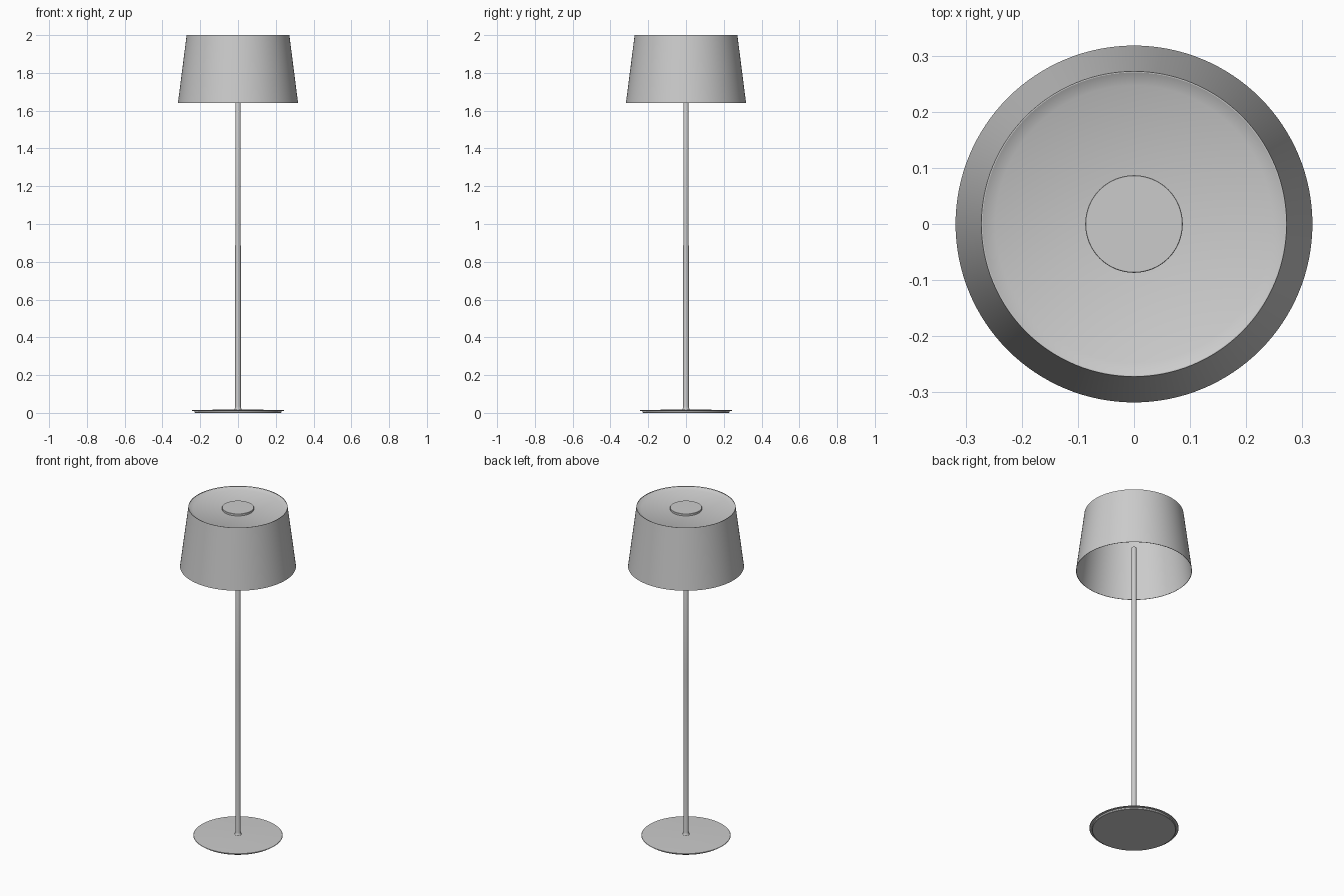
import bpy, bmesh, math

if "Cube" in bpy.data.objects:
    bpy.data.objects.remove(bpy.data.objects["Cube"])


def lathe(name, profile, segments=96, closed=False):
    """Revolve an (r, z) profile about the z axis; closed joins last point to first."""
    bm = bmesh.new()
    rings = []
    for r, z in profile:
        if r == 0:
            rings.append([bm.verts.new((0, 0, z))] * segments)
        else:
            rings.append([bm.verts.new((r * math.cos(2 * math.pi * i / segments),
                                        r * math.sin(2 * math.pi * i / segments), z))
                          for i in range(segments)])
    pairs = list(zip(rings, rings[1:]))
    if closed:
        pairs.append((rings[-1], rings[0]))
    for a, b in pairs:
        for i in range(segments):
            j = (i + 1) % segments
            corners = list(dict.fromkeys((a[i], a[j], b[j], b[i])))
            if len(corners) > 2:
                bm.faces.new(corners)
    bmesh.ops.recalc_face_normals(bm, faces=bm.faces)
    mesh = bpy.data.meshes.new(name)
    bm.to_mesh(mesh)
    bm.free()
    obj = bpy.data.objects.new(name, mesh)
    bpy.context.collection.objects.link(obj)
    bpy.ops.object.select_all(action='DESELECT')
    obj.select_set(True)
    bpy.context.view_layer.objects.active = obj
    bpy.ops.object.shade_smooth_by_angle(angle=math.radians(30))
    return obj


# Thin base plate, very slightly domed
lathe("base_plate", [(0, 0.01), (0.243, 0.01), (0.245, 0.012), (0.243, 0.014),
                     (0.12, 0.017), (0, 0.018)])

# Recessed foot pad under the plate
lathe("foot_pad", [(0, 0), (0.228, 0), (0.23, 0.002), (0.23, 0.01), (0, 0.01)])

# Pole with a flared fillet at the base and a softened top end
lathe("pole", [(0, 0.015), (0.026, 0.016), (0.02, 0.019), (0.0165, 0.025), (0.015, 0.035),
               (0.0145, 1.0), (0.0145, 1.783), (0.0125, 1.787), (0, 1.787)], 32)

# Tapered drum shade with a thin wall
lathe("shade", [(0.318, 1.64), (0.272, 2.0), (0.270, 2.0), (0.316, 1.64)], 128, closed=True)

# Shallow dish closing the top of the shade
lathe("top_dish", [(0, 1.985), (0.247, 1.985), (0.270, 1.998), (0.270, 1.995),
                   (0.248, 1.982), (0, 1.982)], 128)

# Small round cap in the middle of the dish
lathe("top_cap", [(0, 1.985), (0.087, 1.985), (0.087, 1.996), (0.086, 1.997), (0, 1.997)], 64)
